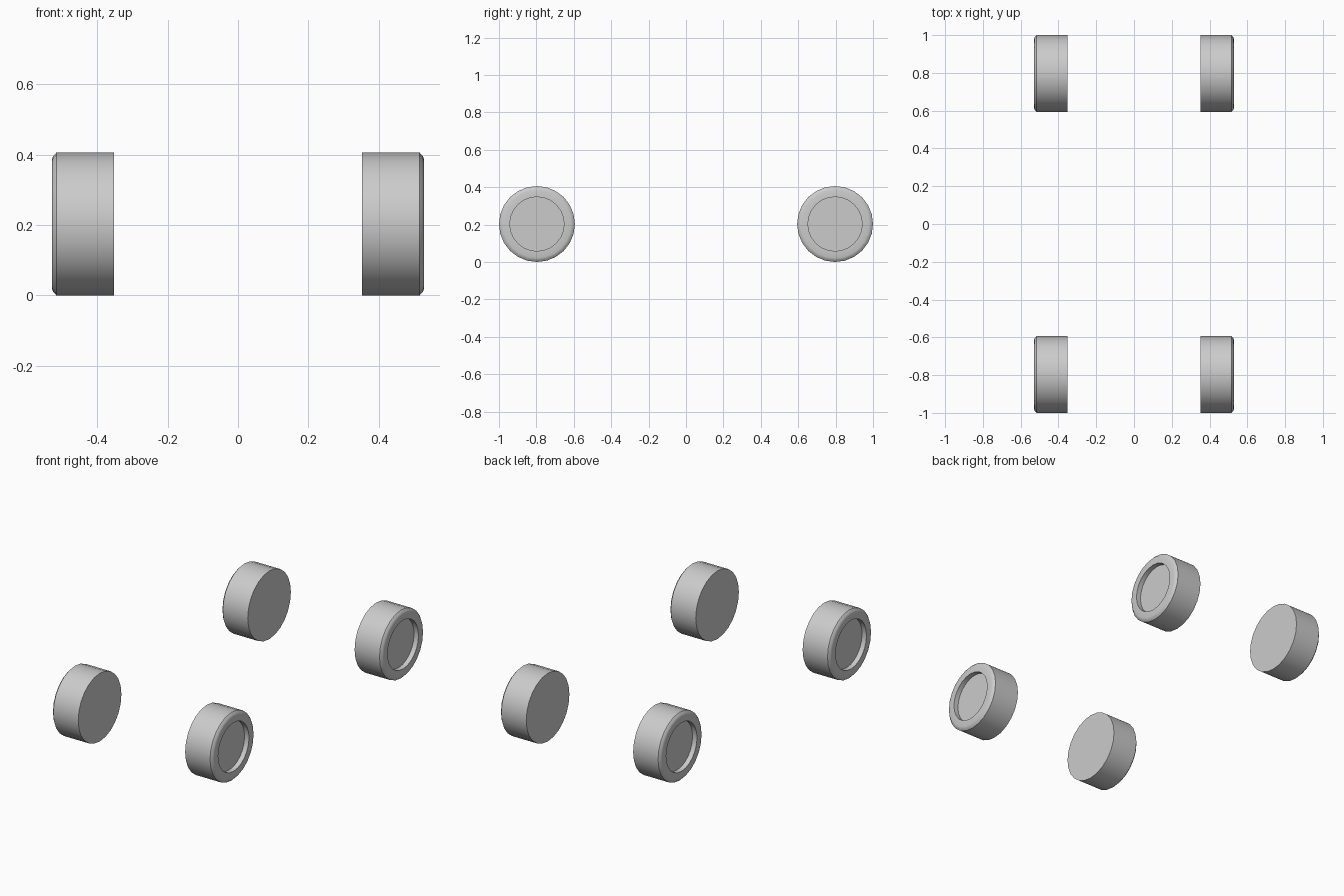
import bpy, bmesh
from math import cos, sin, pi, radians

if "Cube" in bpy.data.objects:
    bpy.data.objects.remove(bpy.data.objects["Cube"])

R, SIDES, AXLE_Y = 0.203, 24, 0.797

# Wheel profile: (x along the axle, radius), inner face to recessed hub
PROFILE = [(0.352, R), (0.516, R), (0.526, 0.192), (0.529, 0.182),
           (0.529, 0.145), (0.500, 0.145)]


def wheel(name, side, y):
    bm = bmesh.new()
    rings = []
    for x, r in PROFILE:
        rings.append([bm.verts.new((side * x,
                                    r * cos(2 * pi * i / SIDES),
                                    r * sin(2 * pi * i / SIDES)))
                      for i in range(SIDES)])
    for a, b in zip(rings, rings[1:]):
        for i in range(SIDES):
            j = (i + 1) % SIDES
            bm.faces.new((a[i], a[j], b[j], b[i]))
    # inner face and hub floor
    bm.faces.new(rings[0])
    bm.faces.new(rings[-1])
    bmesh.ops.recalc_face_normals(bm, faces=bm.faces[:])
    mesh = bpy.data.meshes.new(name)
    bm.to_mesh(mesh)
    bm.free()
    ob = bpy.data.objects.new(name, mesh)
    ob.location = (0, y, R)
    bpy.context.collection.objects.link(ob)
    bpy.ops.object.select_all(action='DESELECT')
    ob.select_set(True)
    bpy.context.view_layer.objects.active = ob
    bpy.ops.object.shade_smooth_by_angle(angle=radians(30))


# Four wheels, recessed hubs facing outwards
for end, y in (("front", -AXLE_Y), ("rear", AXLE_Y)):
    for label, side in (("left", -1), ("right", 1)):
        wheel(f"{end}_{label}_wheel", side, y)
